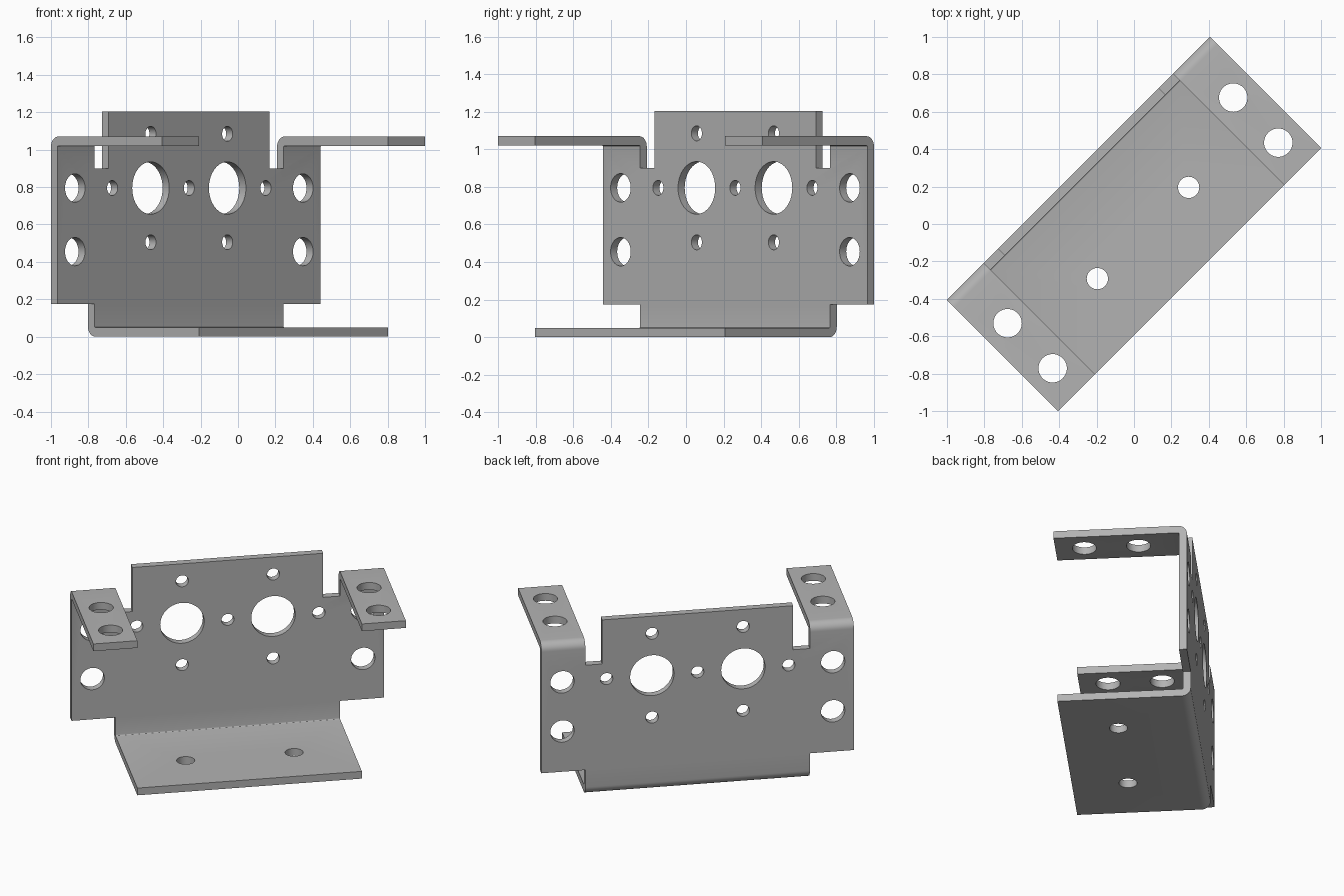
import bpy, bmesh, math
from mathutils import Matrix, Vector

if "Cube" in bpy.data.objects:
    bpy.data.objects.remove(bpy.data.objects["Cube"])

U, W, V, T = 0.995, 0.715, 0.42, 0.05     # half length, flange edge, half depth, sheet thickness
R, r = 0.056, 0.006                       # outer and inner bend radius
ARM = 1.07                                # top of the upper arms
SIDE, TAB = 0.175, 0.608                  # lower notch height, half width of the centre tab


def prism(bm, ring_a, ring_b, skip=()):
    """Solid between two matching rings, leaving out the listed side faces."""
    a = [bm.verts.new(p) for p in ring_a]
    b = [bm.verts.new(p) for p in ring_b]
    bm.faces.new(a)
    bm.faces.new(b[::-1])
    for i in range(len(a)):
        if i not in skip:
            j = (i + 1) % len(a)
            bm.faces.new((a[j], a[i], b[i], b[j]))


def arc(radius, a0, a1, n=8):
    c = V - R
    return [(c + radius * math.cos(a0 + (a1 - a0) * i / n),
             R + radius * math.sin(a0 + (a1 - a0) * i / n)) for i in range(n + 1)]


def flange(bm, u0, u1, place_z):
    """Horizontal sheet with a rounded bend, open where it meets the back plate."""
    outer = arc(R, -math.pi / 2, 0)
    inner = arc(r, 0, -math.pi / 2, 4)
    pts = [(-V, 0)] + outer + inner + [(-V, T)]
    prism(bm, [(u0, v, place_z(z)) for v, z in pts],
          [(u1, v, place_z(z)) for v, z in pts], skip=(len(outer),))


def cutter(bm, u, v, z, radius, along_v):
    m = Matrix.Translation((u, v, z))
    if along_v:
        m = m @ Matrix.Rotation(math.pi / 2, 4, 'X')
    bmesh.ops.create_cone(bm, cap_ends=True, segments=40, radius1=radius,
                          radius2=radius, depth=0.2, matrix=m)


def to_object(bm, name):
    bmesh.ops.recalc_face_normals(bm, faces=bm.faces)
    mesh = bpy.data.meshes.new(name)
    bm.to_mesh(mesh)
    bm.free()
    ob = bpy.data.objects.new(name, mesh)
    bpy.context.collection.objects.link(ob)
    ob.rotation_euler.z = math.pi / 4
    return ob


# Back plate outline, right half then mirrored
half = [(W, R), (W, SIDE), (U, SIDE), (U, ARM - R), (W, ARM - R),
        (W, 0.9), (TAB, 0.9), (TAB, 1.205)]
outline = half + [(-u, z) for u, z in reversed(half)]
n = len(outline)
bm = bmesh.new()
prism(bm, [(u, V, z) for u, z in outline], [(u, V - T, z) for u, z in outline],
      skip=(3, n - 5, n - 1))

# Base flange and the two upper arms
flange(bm, -W, W, lambda z: z)
for u0, u1 in ((-U, -W), (W, U)):
    flange(bm, u0, u1, lambda z: ARM - z)
bmesh.ops.remove_doubles(bm, verts=bm.verts, dist=1e-4)
bracket = to_object(bm, "bent_sheet_bracket")

# Holes
bm = bmesh.new()
pv = V - T / 2
cutter(bm, 0, pv, 0.795, 0.04, True)
for s in (-1, 1):
    cutter(bm, s * 0.29, pv, 0.795, 0.14, True)          # large sensor holes
    for u, z in ((0.29, 1.085), (0.29, 0.505), (0.58, 0.795)):
        cutter(bm, s * u, pv, z, 0.04, True)             # small screw holes
    for z in (0.795, 0.455):
        cutter(bm, s * 0.862, pv, z, 0.076, True)        # side mounting holes
    for v in (0.103, -0.238):
        cutter(bm, s * 0.853, v, ARM - T / 2, 0.076, False)  # arm holes
    cutter(bm, s * 0.345, -0.068, T / 2, 0.057, False)   # base holes
holes = to_object(bm, "hole_cutters")
holes.hide_render = True

mod = bracket.modifiers.new("holes", 'BOOLEAN')
mod.operation = 'DIFFERENCE'
mod.solver = 'EXACT'
mod.object = holes
bpy.context.view_layer.update()
bpy.context.view_layer.objects.active = bracket
bracket.select_set(True)
bpy.ops.object.modifier_apply(modifier=mod.name)
bpy.data.objects.remove(holes)

# Plain grey metal
mat = bpy.data.materials.new("grey_metal")
mat.diffuse_color = (0.45, 0.45, 0.45, 1)
mat.use_nodes = True
mat.node_tree.nodes["Principled BSDF"].inputs["Base Color"].default_value = mat.diffuse_color
bracket.data.materials.clear()
bracket.data.materials.append(mat)
bpy.ops.object.shade_smooth_by_angle(angle=math.radians(30))
